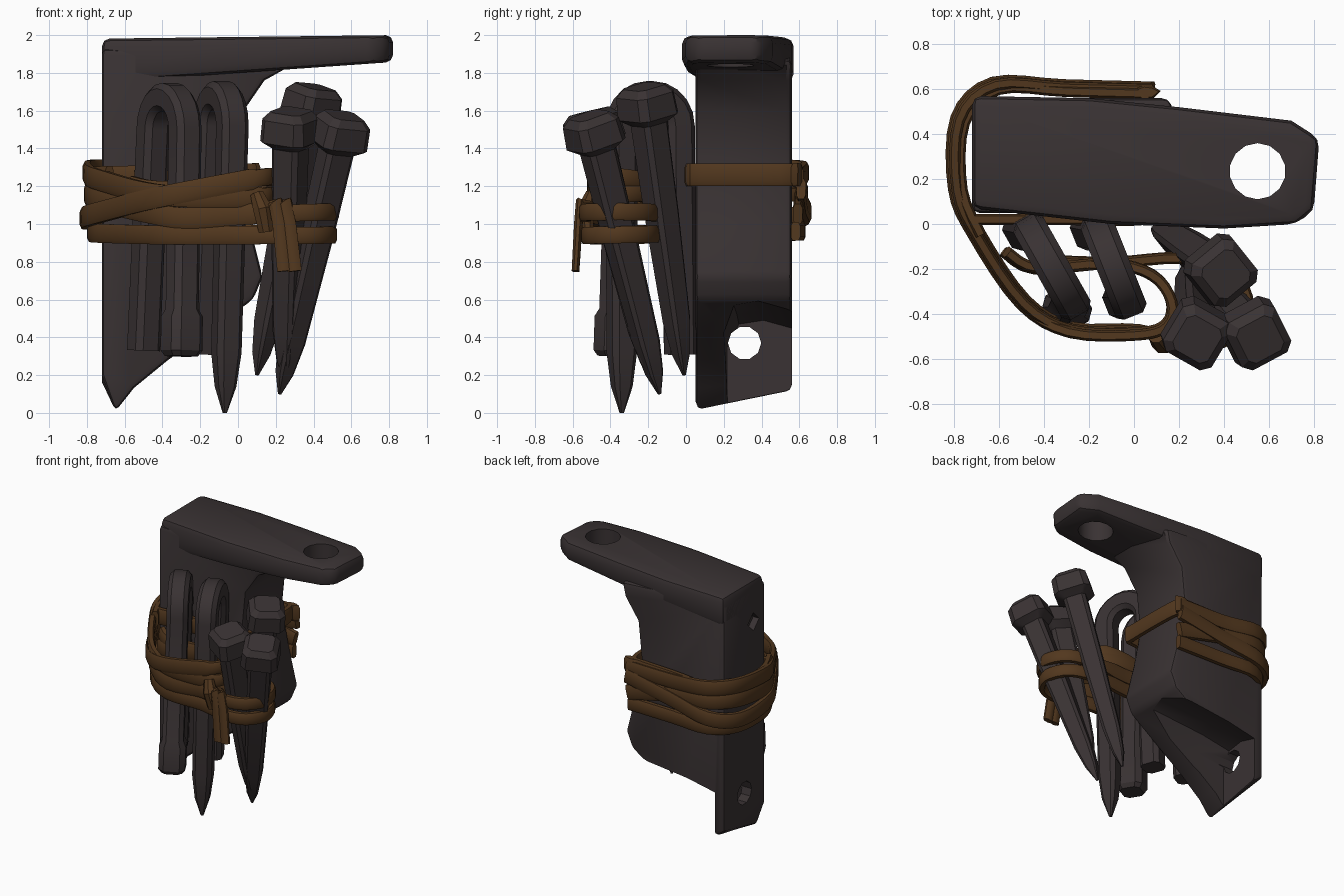
import bpy, bmesh, math
from mathutils import Vector

if "Cube" in bpy.data.objects:
    bpy.data.objects.remove(bpy.data.objects["Cube"])


def material(name, rgb):
    m = bpy.data.materials.new(name)
    m.use_nodes = True
    m.diffuse_color = (*rgb, 1)
    bsdf = m.node_tree.nodes["Principled BSDF"]
    bsdf.inputs["Base Color"].default_value = (*rgb, 1)
    bsdf.inputs["Roughness"].default_value = 0.8
    return m


IRON = material("dark_iron", (0.041, 0.032, 0.033))
LEATHER = material("brown_leather", (0.085, 0.039, 0.013))


def loft(name, rings, mat):
    """Skin a list of equal rings of points, capping the ends."""
    bm = bmesh.new()
    vs = [[bm.verts.new(p) for p in r] for r in rings]
    n = len(rings[0])
    for a, b in zip(vs, vs[1:]):
        for i in range(n):
            j = (i + 1) % n
            bm.faces.new((a[i], a[j], b[j], b[i]))
    bm.faces.new(vs[0][::-1])
    bm.faces.new(vs[-1])
    bmesh.ops.recalc_face_normals(bm, faces=bm.faces)
    me = bpy.data.meshes.new(name)
    bm.to_mesh(me)
    bm.free()
    me.materials.append(mat)
    ob = bpy.data.objects.new(name, me)
    bpy.context.collection.objects.link(ob)
    return ob


def activate(ob):
    bpy.ops.object.select_all(action='DESELECT')
    ob.select_set(True)
    bpy.context.view_layer.objects.active = ob


def shade(ob):
    activate(ob)
    bpy.ops.object.shade_smooth_by_angle(angle=math.radians(32))


def bevel(ob, width):
    activate(ob)
    mod = ob.modifiers.new("bevel", 'BEVEL')
    mod.width, mod.segments, mod.limit_method = width, 2, 'ANGLE'
    bpy.ops.object.modifier_apply(modifier=mod.name)


def cut(ob, cutter):
    activate(ob)
    mod = ob.modifiers.new("cut", 'BOOLEAN')
    mod.operation, mod.object = 'DIFFERENCE', cutter
    bpy.ops.object.modifier_apply(modifier=mod.name)
    bpy.data.objects.remove(cutter)


def drill(ob, loc, radius, depth, sides, rot=(0, 0, 0)):
    bpy.ops.mesh.primitive_cylinder_add(vertices=sides, radius=radius, depth=depth,
                                        location=loc, rotation=rot)
    cut(ob, bpy.context.object)


def sweep(name, pts, sizes, ref, mat, chamfer=0.3):
    """Run a chamfered rectangle along a path; ref sets its height direction."""
    pts = [Vector(p) for p in pts]
    ref, n, rings = Vector(ref), len(pts), []
    for i, p in enumerate(pts):
        t = (pts[min(i + 1, n - 1)] - pts[max(i - 1, 0)]).normalized()
        side = t.cross(ref).normalized()
        up = side.cross(t)
        w, h = (s / 2 for s in sizes[i])
        k = 1 - 2 * chamfer
        shape = [(1, -k), (1, k), (k, 1), (-k, 1), (-1, k), (-1, -k), (-k, -1), (k, -1)]
        rings.append([p + side * w * u + up * h * v for u, v in shape])
    shade(loft(name, rings, mat))


def smooth(pts, steps=4):
    """Resample a path with a Catmull-Rom curve."""
    pts = [Vector(p) for p in pts]
    ext, out = [pts[0]] + pts + [pts[-1]], []
    for a, b, c, d in zip(ext, ext[1:], ext[2:], ext[3:]):
        for s in range(steps):
            t = s / steps
            out.append(0.5 * (2 * b + (c - a) * t + (2 * a - 5 * b + 4 * c - d) * t * t
                              + (3 * b - a - 3 * c + d) * t ** 3))
    return out + [pts[-1]]


# Bracket upright: a web with a heel, running down to a pointed foot
heel = [(.14, 1.76), (.03, 1.6), (0, 1.3), (.06, 1), (.13, .72), (.08, .6), (-.13, .45), (-.37, .28)]
front = [(-.72, 1.93), (.35, 1.87)] + heel + [(-.55, .13), (-.65, 0), (-.72, .2)]
back = [(-.72, 1.93), (.16, 1.87)] + heel + [(-.55, .18), (-.65, .11), (-.72, .16)]
upright = loft("bracket_upright", [[(x, .05, z) for x, z in front],
                                   [(x, .56, z) for x, z in back]], IRON)
bevel(upright, 0.03)

# Scoop that leaves a thin drilled plate behind a rib
scoop = [(.21, -.1), (.21, .4), (.27, .52), (.4, .54), (.7, .46), (.7, -.1)]
cut(upright, loft("scoop", [[(x, y + inset * (y < .5), z + lift * (z > 0)) for y, z in scoop]
                            for x, inset, lift in ((-.64, .01, -.05), (-.4, 0, 0), (.4, -.03, .09))],
                  IRON))
drill(upright, (-.7, .31, .37), .088, .5, 10, (0, math.pi / 2, 0))
drill(upright, (-.72, .2, 1.66), .07, .1, 4, (0, math.pi / 2, 0))
shade(upright)

# Bracket top arm with a round eye
outline = [(-.72, .07), (-.1, 0), (.4, -.02), (.72, 0), (.8, .06), (.825, .38),
           (.7, .46), (.2, .52), (-.2, .56), (-.72, .57)]
arm = loft("bracket_arm", [[(x, y, 1.80 + .07 * x) for x, y in outline],
                           [(x, y, 1.99 + .012 * x) for x, y in outline]], IRON)
bevel(arm, 0.04)
drill(arm, (.55, .235, 1.9), .125, 1, 14)
shade(arm)


# Staples: bent bars with one leg near the bracket and one in front
def staple(name, rear, fore, rear_foot, fore_foot, pointed):
    rear, fore = Vector(rear), Vector(fore)
    mid, half = (rear + fore) / 2, (rear - fore) / 2
    rise = Vector((0, 0, half.length))
    arch = [mid + half * math.cos(a) + rise * math.sin(a)
            for a in (math.pi * i / 10 for i in range(11))]
    foot = Vector(fore_foot)
    lift = (fore - foot).normalized()
    bar = (.15, .15)
    if pointed:
        tail = [(foot + lift * .32, (.14, .14)), (foot + lift * .14, (.1, .1)), (foot, (.02, .02))]
    else:
        tail = [(foot + lift * .25, bar), (foot + lift * .21, (.19, .19)),
                (foot + lift * .03, (.19, .19)), (foot, (.15, .15))]
    path = [rear_foot] + arch + [p for p, s in tail]
    sizes = [bar] * (len(arch) + 1) + [s for p, s in tail]
    sweep(name, path, sizes, half.cross(Vector((0, 0, 1))).normalized(), IRON, .2)


staple("staple_right", (-.45, -.04, 1.5), (-.28, -.34, 1.5), (-.5, -.03, .33), (-.3, -.38, .3), False)
staple("staple_left", (-.15, -.04, 1.52), (-.03, -.34, 1.52), (-.2, -.03, .31), (-.07, -.34, 0), True)


# Nails: tapered square shafts with blocky heads
def nail(name, head, tip, ref):
    head, tip = Vector(head), Vector(tip)
    d = (tip - head).normalized()
    steps = [(-.1, .18), (-.06, .25), (.06, .265), (.1, .16)]
    path = [head + d * s for s, w in steps]
    widths = [w for s, w in steps] + [.15, .12, .08, .015]
    path += [head.lerp(tip, f) for f in (.4, .8, .92, 1)]
    sweep(name, path, [(w, w) for w in widths], ref, IRON, .15)


nail("nail_left", (.54, -.49, 1.48), (.22, -.14, .1), (1, .5, 0))
nail("nail_front", (.28, -.49, 1.5), (.25, -.17, .17), (1, -.6, 0))
nail("nail_rear", (.39, -.21, 1.63), (.1, -.01, .2), (1, .8, 0))

# Strap routes: around the bracket, around the staples, and out around the nails
hug = [(-.72, .02), (-.3, .02), (.04, .02), (.07, .08), (.065, .5), (.03, .59)]
rear = [(.08, .58), (-.3, .59), (-.6, .6), (-.755, .45), (-.765, .15), (-.68, -.05)]
fore = [(-.48, -.34), (-.27, -.46), (.02, -.47)]
tuck = [(.14, -.43), (.16, -.33), (.08, -.22), (-.1, -.17), (-.42, -.19), (-.55, -.12)]
nails = [(.25, -.53), (.42, -.5), (.5, -.36), (.42, -.2), (.2, -.15), (-.1, -.17), (-.42, -.16)]


def strap(name, xy, height, broad, swell=0):
    """Lay a band along a route; it narrows where it wraps the nails."""
    pts = smooth([(x * (1 + swell), y * (1 + swell), height(x, y)) for x, y in xy])
    sizes = [(.05, broad if p.x < .1 else .09) for p in pts]
    sweep(name, pts, sizes, (0, 0, 1), LEATHER, .2)


strap("strap_bracket", hug + rear, lambda x, y: 1.26 + .02 * x, .12)
strap("strap_top", rear + fore + tuck, lambda x, y: 1.19 + .14 * max(-x - .4, 0) + .1 * y, .11, .03)
strap("strap_cross", rear + fore + tuck, lambda x, y: 1.2 + .2 * x - .05 * y, .11, .05)
strap("strap_middle", rear + fore + nails,
      lambda x, y: 1.05 - .1 * min(x, 0) + .1 * y * (x < -.2) + .03 * max(x, 0), .11, .02)
strap("strap_bottom", rear + fore + nails, lambda x, y: .95 + .02 * y, .1)

# Knot and its hanging ends
sweep("strap_knot", [(.1, -.5, 1.16), (.13, -.53, 1.08), (.15, -.52, .96)],
      [(.07, .06), (.1, .09), (.08, .06)], (0, 1, 0), LEATHER)
for i, (x, foot) in enumerate(((.2, .245), (.25, .3))):
    sweep(f"strap_end_{i + 1}", [(x - .05, -.5, 1.09), (x, -.56, 1.11), (x + .02, -.57, 1),
                                 (foot, -.585, .75)],
          [(.06, .05), (.08, .05), (.075, .045), (.075, .04)], (0, 1, .1), LEATHER)
